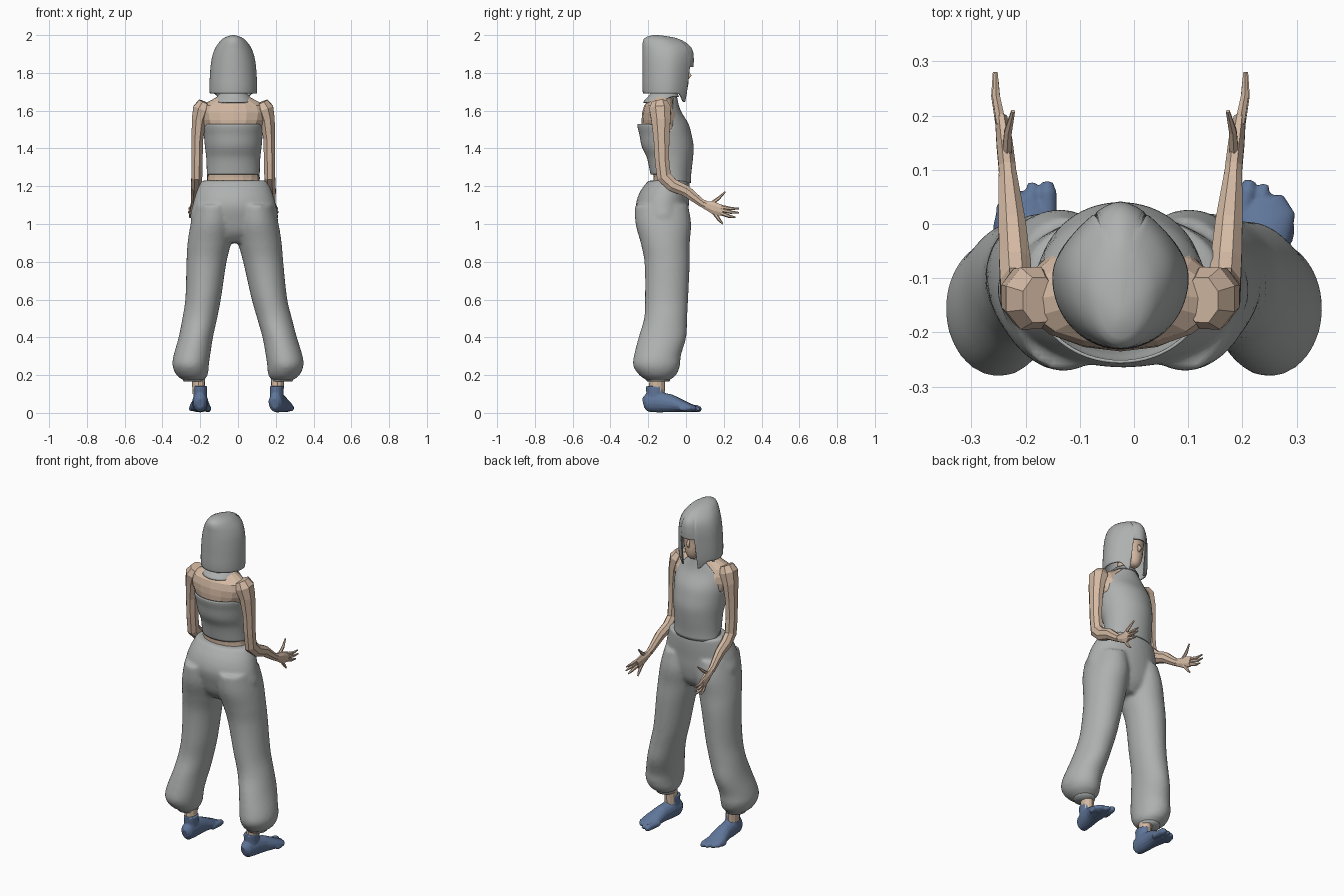
import bpy, bmesh, math
from mathutils import Vector

if "Cube" in bpy.data.objects:
    bpy.data.objects.remove(bpy.data.objects["Cube"], do_unlink=True)

MID = -0.025  # centre line of the upper body


def material(name, rgb):
    m = bpy.data.materials.new(name)
    m.use_nodes = True
    m.diffuse_color = (*rgb, 1)
    m.node_tree.nodes["Principled BSDF"].inputs["Base Color"].default_value = (*rgb, 1)
    return m


GREY = material("grey cloth", (0.42, 0.44, 0.43))
SKIN = material("skin", (0.66, 0.49, 0.37))
BLUE = material("blue sock", (0.115, 0.18, 0.32))


def finish(name, bm, mat, smooth=True):
    me = bpy.data.meshes.new(name)
    bm.to_mesh(me)
    bm.free()
    me.materials.append(mat)
    for p in me.polygons:
        p.use_smooth = smooth
    ob = bpy.data.objects.new(name, me)
    bpy.context.collection.objects.link(ob)
    return ob


def section(keys, z):
    """Smoothly interpolate (z, cx, cy, rx, ry) keys at height z."""
    z = min(max(z, keys[0][0]), keys[-1][0])
    i = 0
    while i < len(keys) - 2 and z > keys[i + 1][0]:
        i += 1
    a, b = keys[i], keys[i + 1]
    p, q = keys[max(i - 1, 0)], keys[min(i + 2, len(keys) - 1)]
    h = b[0] - a[0]
    t = (z - a[0]) / h
    out = []
    for k in range(1, 5):
        ma = (b[k] - p[k]) / (b[0] - p[0]) * h
        mb = (q[k] - a[k]) / (q[0] - a[0]) * h
        out.append((2*t**3 - 3*t**2 + 1)*a[k] + (t**3 - 2*t**2 + t)*ma
                   + (3*t**2 - 2*t**3)*b[k] + (t**3 - t**2)*mb)
    return out


def shell(bm, keys, bottom=None, top=None, rows=20, seg=40, narrow=0, cap=True):
    """Upright loft; bottom and top may vary with c (1 = facing side, -1 = back)."""
    grid = []
    for r in range(rows + 1):
        ring = []
        for j in range(seg):
            th = 2 * math.pi * j / seg
            c, s = math.cos(th), math.sin(th)
            lo = bottom(c) if bottom else keys[0][0]
            hi = top(c) if top else keys[-1][0]
            z = lo + (hi - lo) * r / rows
            cx, cy, rx, ry = section(keys, z)
            x = cx + rx * s * (1 - narrow * max(c, 0) ** 2)
            ring.append(bm.verts.new((x, cy + ry * c, z)))
        grid.append(ring)
    for a, b in zip(grid, grid[1:]):
        for j in range(seg):
            k = (j + 1) % seg
            bm.faces.new((a[j], b[j], b[k], a[k]))
    if cap:
        bm.faces.new(grid[0])
        bm.faces.new(grid[-1][::-1])


def tube(bm, pts, n=8):
    """Limb through (x, y, z, side radius, other radius) points."""
    P = [Vector(p[:3]) for p in pts]
    rings = []
    for i, p in enumerate(pts):
        t = (P[min(i + 1, len(P) - 1)] - P[max(i - 1, 0)]).normalized()
        side = (Vector((1, 0, 0)) - t * t.x).normalized()
        up = t.cross(side)
        rings.append([bm.verts.new(P[i] + side * p[3] * math.cos(a) + up * p[4] * math.sin(a))
                      for a in (2 * math.pi * (j + 0.5) / n for j in range(n))])
    faces = [bm.faces.new(rings[0]), bm.faces.new(rings[-1])]
    for a, b in zip(rings, rings[1:]):
        for j in range(n):
            k = (j + 1) % n
            faces.append(bm.faces.new((a[j], a[k], b[k], b[j])))
    bmesh.ops.recalc_face_normals(bm, faces=faces)


def blend(ob, voxel, passes):
    m = ob.modifiers.new("Blend", 'REMESH')
    m.mode, m.voxel_size, m.use_smooth_shade = 'VOXEL', voxel, True
    s = ob.modifiers.new("Soften", 'SMOOTH')
    s.factor, s.iterations = 0.5, passes


def thicken(ob, t):
    m = ob.modifiers.new("Thickness", 'SOLIDIFY')
    m.thickness, m.offset = t, -1


def ramp(c, a, b):
    t = min(max((c - a) / (b - a), 0), 1)
    return t * t * (3 - 2 * t)


# Skin of the trunk and neck
bm = bmesh.new()
shell(bm, [(1.17, MID, -.085, .145, .085), (1.26, MID, -.085, .135, .088), (1.35, MID, -.092, .133, .1),
           (1.42, MID, -.1, .142, .115), (1.5, MID, -.118, .155, .115), (1.58, MID, -.133, .185, .1),
           (1.635, MID, -.14, .165, .078), (1.665, MID, -.13, .1, .06), (1.69, MID, -.115, .05, .05),
           (1.78, MID, -.09, .045, .05)], rows=16, seg=16)
finish("torso", bm, SKIN, False)

# Head with nose and lips
bm = bmesh.new()
shell(bm, [(1.69, MID, -.035, .018, .025), (1.71, MID, -.045, .04, .05), (1.75, MID, -.065, .06, .078),
           (1.8, MID, -.078, .075, .09), (1.88, MID, -.085, .08, .1), (1.94, MID, -.095, .05, .06)],
      rows=16, seg=24)
tube(bm, [(MID, .006, 1.815, .006, .006), (MID, .02, 1.785, .01, .01), (MID, .008, 1.768, .008, .006)])
for z in (1.737, 1.746):
    tube(bm, [(MID - .018, .0, z, .003, .004), (MID, .012, z, .006, .005), (MID + .018, .0, z, .003, .004)], 6)
finish("head", bm, SKIN)


# Bobbed hair: fringe at the front, pointed locks beside the face
def hair_edge(c):
    deg = math.degrees(math.acos(max(-1, min(1, c))))
    if deg < 33:
        return 1.83
    return 1.645 + 0.045 * ramp(deg, 38, 62)


bm = bmesh.new()
shell(bm, [(1.64, MID, -.1, .115, .115), (1.7, MID, -.1, .125, .129), (1.8, MID, -.097, .123, .134),
           (1.88, MID, -.095, .113, .136), (1.93, MID, -.1, .096, .13), (1.965, MID, -.118, .072, .11),
           (1.988, MID, -.14, .045, .075), (2.0, MID, -.16, .008, .015)],
      bottom=hair_edge, rows=32, seg=72, narrow=.35, cap=False)
bmesh.ops.holes_fill(bm, edges=[e for e in bm.edges if e.is_boundary and
                                all(v.co.z > 1.99 for v in e.verts)], sides=0)
thicken(finish("hair", bm, GREY), .008)

# Flared collar around the nape
bm = bmesh.new()
shell(bm, [(1.64, MID, -.125, .107, .108), (1.67, MID, -.12, .09, .085), (1.7, MID, -.115, .062, .066)],
      bottom=lambda c: 1.645 + .03 * ramp(c, -.3, .6), rows=6, cap=False)
thicken(finish("collar", bm, GREY), .005)

# Halter top: low straight back, front rising to the neck
bm = bmesh.new()
shell(bm, [(1.21, MID, -.075, .142, .1), (1.26, MID, -.08, .14, .107), (1.35, MID, -.085, .143, .122),
           (1.41, MID, -.097, .15, .137), (1.47, MID, -.108, .155, .138), (1.53, MID, -.122, .16, .135),
           (1.6, MID, -.13, .15, .102), (1.65, MID, -.115, .105, .072), (1.69, MID, -.11, .06, .06)],
      bottom=lambda c: 1.262 - .045 * ramp(c, -.4, .5),
      top=lambda c: 1.5 + .03 * ramp(-c, .1, .6) + .185 * ramp(c, .25, .85),
      rows=28, seg=64, cap=False)
thicken(finish("halter_top", bm, GREY), .006)

# Loose trousers: hips and two ballooning legs blended together
LEG = [(.172, .235, -.148, .055, .06), (.2, .243, -.15, .083, .098), (.25, .251, -.156, .096, .124),
       (.3, .245, -.152, .097, .124), (.4, .222, -.125, .091, .126), (.5, .198, -.108, .092, .114),
       (.6, .176, -.103, .094, .114), (.8, .15, -.1, .106, .12), (.9, .134, -.11, .115, .13),
       (1.0, .118, -.12, .115, .147), (1.1, .11, -.13, .098, .142)]
bm = bmesh.new()
shell(bm, [(.9, -.02, -.11, .09, .07), (.95, -.02, -.115, .17, .11), (1.02, -.02, -.12, .23, .13),
           (1.1, -.02, -.125, .22, .14), (1.17, -.02, -.112, .2, .132), (1.23, -.02, -.09, .175, .11)])
for s in (-1, 1):
    shell(bm, [(z, s * x - .018 * ramp(z, .3, .9), y, rx, ry) for z, x, y, rx, ry in LEG], rows=40)
blend(finish("trousers", bm, GREY), .011, 4)

for s, side in ((1, "left"), (-1, "right")):
    # Ankle cuff and bare ankle
    bm = bmesh.new()
    shell(bm, [(.165, s * .232, -.147, .055, .06), (.19, s * .235, -.148, .062, .066)], rows=2)
    finish(side + "_cuff", bm, GREY)
    bm = bmesh.new()
    shell(bm, [(.1, s * .207, -.155, .034, .042), (.22, s * .21, -.15, .035, .042)], rows=3, seg=12)
    finish(side + "_ankle", bm, SKIN, False)

    # Toed sock, built around its heel
    bm = bmesh.new()
    tube(bm, [(0, -.035, .05, .02, .028), (0, -.015, .055, .036, .05), (0, .04, .058, .042, .056),
              (0, .11, .05, .044, .048), (s * .002, .17, .036, .054, .034), (s * .002, .215, .026, .054, .022),
              (-s * .01, .235, .024, .04, .016)], 16)
    tube(bm, [(0, .03, .04, .038, .05), (0, .028, .1, .036, .048), (0, .027, .142, .037, .05)], 16)
    for u, tip, r in ((-.04, .268, .018), (-.012, .266, .014), (.01, .25, .013), (.03, .23, .012), (.048, .208, .012)):
        tube(bm, [(s * u, .17, .026, r, r), (s * u, tip - .02, .022, r, r * 1.1), (s * u, tip, .018, r * .6, r * .6)], 10)
    foot = finish(side + "_sock", bm, BLUE)
    foot.location = (s * .2, -.19, 0)
    foot.rotation_euler.z = -.2 if s > 0 else 0
    blend(foot, .005, 2)

    # Faceted arm bent at the elbow
    def at(pts):
        return [(MID + s * p[0], *p[1:]) for p in pts]

    bm = bmesh.new()
    tube(bm, at([(.15, -.14, 1.645, .035, .045), (.165, -.137, 1.61, .052, .062), (.181, -.133, 1.55, .042, .055),
                 (.19, -.13, 1.45, .033, .045), (.192, -.127, 1.34, .032, .041), (.193, -.117, 1.25, .031, .042),
                 (.195, -.07, 1.205, .031, .037), (.2, 0, 1.175, .027, .032), (.208, .09, 1.105, .018, .021)]))
    finish(side + "_arm", bm, SKIN, False)

    # Open hand with spread fingers
    bm = bmesh.new()
    tube(bm, at([(.206, .07, 1.12, .018, .02), (.209, .105, 1.1, .017, .024), (.214, .15, 1.083, .016, .034),
                 (.22, .195, 1.07, .012, .031)]))
    for base, tip in (((.22, .185, 1.09), (.23, .28, 1.082)), ((.222, .185, 1.075), (.232, .28, 1.06)),
                      ((.22, .185, 1.058), (.228, .262, 1.035)), ((.212, .15, 1.06), (.212, .195, 1.0)),
                      ((.21, .125, 1.1), (.198, .208, 1.17))):
        a, b = Vector(base), Vector(tip)
        mid = a.lerp(b, .55) + Vector((.004, 0, -.004))
        tube(bm, at([(*a, .01, .012), (*mid, .008, .009), (*b, .004, .004)]), 6)
    finish(side + "_hand", bm, SKIN, False)
